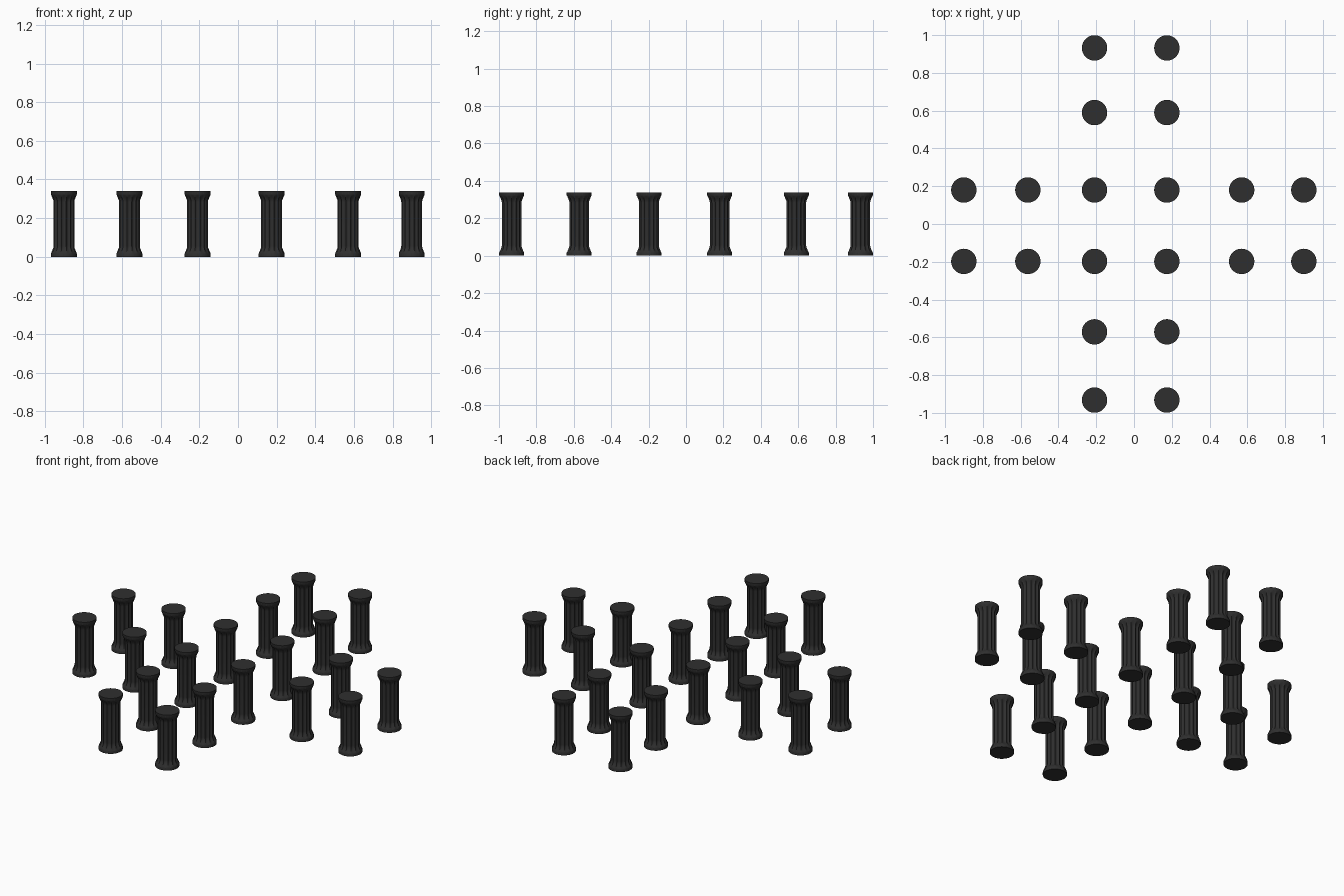
import bpy, bmesh, math

if "Cube" in bpy.data.objects:
    bpy.data.objects.remove(bpy.data.objects["Cube"])

stone = bpy.data.materials.new("dark_stone")
stone.diffuse_color = (0.028, 0.028, 0.028, 1)
stone.use_nodes = True
stone.node_tree.nodes["Principled BSDF"].inputs["Base Color"].default_value = stone.diffuse_color

FLUTES, PER = 14, 6
SEG = FLUTES * PER
# rings: height, radius, flute depth
RINGS = [(0.0, 0.067, 0), (0.016, 0.067, 0), (0.022, 0.065, 0.002), (0.034, 0.060, 0.005),
         (0.046, 0.055, 0.007), (0.056, 0.054, 0.007), (0.283, 0.054, 0.007),
         (0.293, 0.055, 0.007), (0.305, 0.060, 0.005), (0.317, 0.065, 0.002),
         (0.323, 0.067, 0), (0.339, 0.067, 0)]


def column_mesh():
    bm = bmesh.new()
    loops = []
    for z, r, depth in RINGS:
        loop = []
        for i in range(SEG):
            a = 2 * math.pi * i / SEG
            rr = r - depth * abs(math.sin(math.pi * i / PER))  # scalloped grooves
            loop.append(bm.verts.new((rr * math.cos(a), rr * math.sin(a), z)))
        loops.append(loop)
    for lo, hi in zip(loops, loops[1:]):
        for i in range(SEG):
            j = (i + 1) % SEG
            bm.faces.new((lo[i], lo[j], hi[j], hi[i]))
    bm.faces.new(loops[0][::-1])
    bm.faces.new(loops[-1])
    mesh = bpy.data.meshes.new("fluted_column")
    bm.to_mesh(mesh)
    bm.free()
    mesh.materials.append(stone)
    return mesh


# cross-shaped layout: two long rows and two long files
XS = [-0.901, -0.562, -0.209, 0.174, 0.570, 0.899]
YS = [-0.932, -0.571, -0.198, 0.180, 0.590, 0.932]
mesh = column_mesh()
for ix, x in enumerate(XS):
    for iy, y in enumerate(YS):
        if ix in (2, 3) or iy in (2, 3):
            ob = bpy.data.objects.new("column", mesh)
            ob.location = (x, y, 0)
            bpy.context.collection.objects.link(ob)
            ob.select_set(True)
            bpy.context.view_layer.objects.active = ob
bpy.ops.object.shade_smooth_by_angle(angle=math.radians(30))
